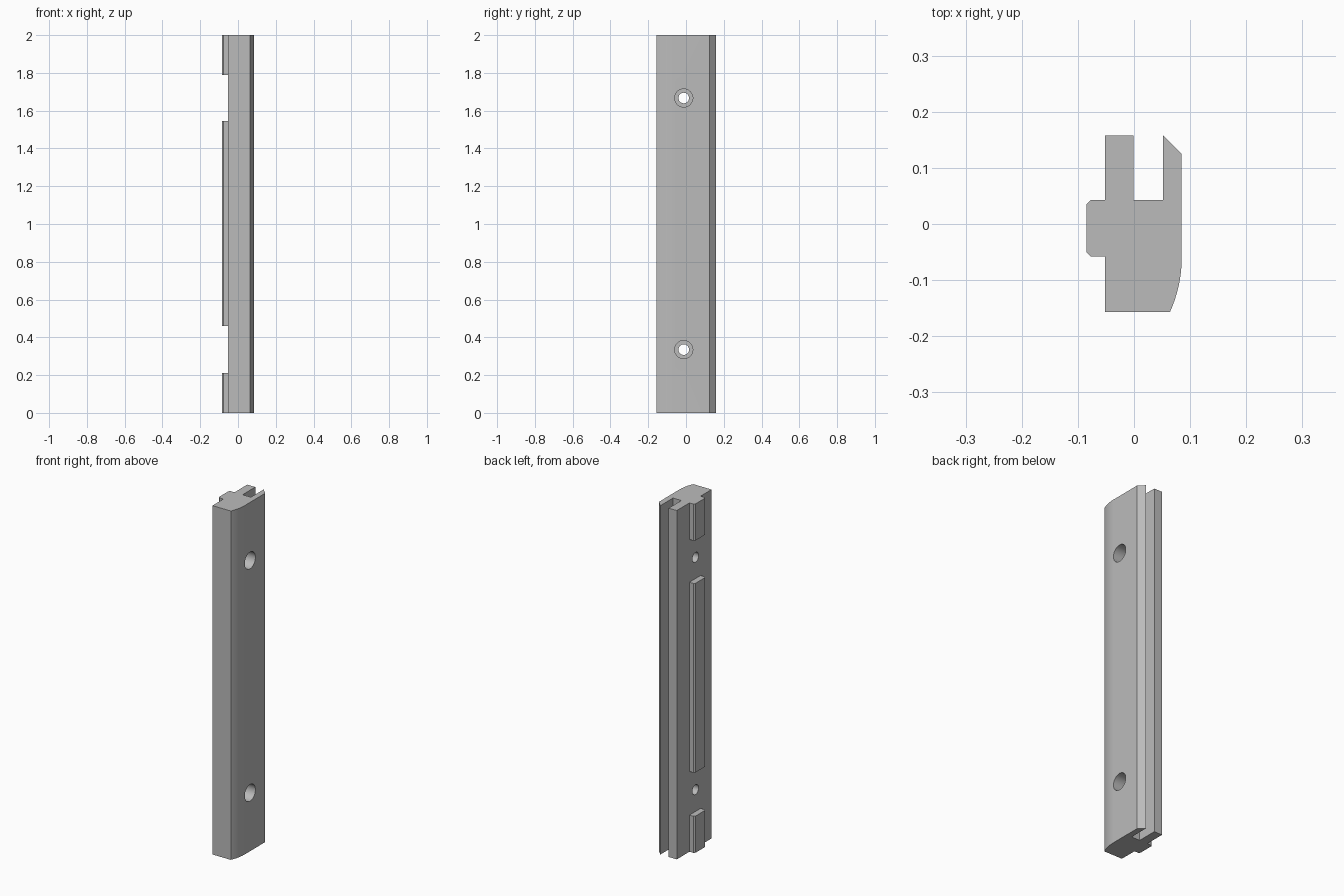
import bpy, bmesh, math
from mathutils import Matrix

cube = bpy.data.objects.get("Cube")
if cube:
    bpy.data.objects.remove(cube, do_unlink=True)

grey = bpy.data.materials.new("plain grey")
grey.use_nodes = True
colour = (0.5, 0.5, 0.5, 1)
grey.diffuse_color = colour
grey.node_tree.nodes["Principled BSDF"].inputs["Base Color"].default_value = colour


def link(name, bm):
    bmesh.ops.recalc_face_normals(bm, faces=bm.faces)
    mesh = bpy.data.meshes.new(name)
    bm.to_mesh(mesh)
    bm.free()
    mesh.materials.append(grey)
    obj = bpy.data.objects.new(name, mesh)
    bpy.context.collection.objects.link(obj)
    return obj


def extrude_profile(name, points, z0, z1):
    bm = bmesh.new()
    face = bm.faces.new([bm.verts.new((x, y, z0)) for x, y in points])
    top = bmesh.ops.extrude_face_region(bm, geom=[face])["geom"]
    verts = [v for v in top if isinstance(v, bmesh.types.BMVert)]
    bmesh.ops.translate(bm, verts=verts, vec=(0, 0, z1 - z0))
    return link(name, bm)


def cutter(name, radius, x0, x1, z):
    bm = bmesh.new()
    place = Matrix.Translation(((x0 + x1) / 2, -0.012, z)) @ Matrix.Rotation(math.pi / 2, 4, 'Y')
    bmesh.ops.create_cone(bm, cap_ends=True, segments=48, radius1=radius,
                          radius2=radius, depth=x1 - x0, matrix=place)
    obj = link(name, bm)
    obj.hide_render = True
    return obj


# Slotted rail with a chamfered lip and a rounded front corner
back, slot, radius, side = 0.158, 0.043, 0.235, 0.085
sweep = math.asin(0.097 / radius)
arc = [(side - radius + radius * math.cos(sweep * (1 - i / 12)),
        -0.06 - radius * math.sin(sweep * (1 - i / 12))) for i in range(13)]
profile = [(-0.052, -0.157)] + arc + [
    (side, 0.125), (0.052, back), (0.052, slot), (-0.001, slot),
    (-0.001, back), (-0.052, back)]
rail = extrude_profile("slotted_rail", profile, 0, 2)

# Counterbored screw holes
cutters = []
for label, z in (("lower", 0.335), ("upper", 1.667)):
    cutters.append(cutter(label + "_hole_cutter", 0.028, -0.2, 0.2, z))
    cutters.append(cutter(label + "_counterbore_cutter", 0.048, 0.0, 0.2, z))
for cut in cutters:
    mod = rail.modifiers.new(cut.name, 'BOOLEAN')
    mod.object = cut
    mod.operation = 'DIFFERENCE'
    mod.solver = 'EXACT'

# Bake the cuts, then remove the helpers
bpy.context.view_layer.update()
baked = bpy.data.meshes.new_from_object(rail.evaluated_get(bpy.context.evaluated_depsgraph_get()))
rail.modifiers.clear()
rail.data = baked
for cut in cutters:
    bpy.data.objects.remove(cut, do_unlink=True)

# Chamfered locating keys along the left-out side
key = [(-0.052, -0.058), (-0.052, slot), (-0.077, slot),
       (-0.085, 0.035), (-0.085, -0.05), (-0.077, -0.058)]
keys = [extrude_profile(name, key, z0, z1) for name, z0, z1 in (
    ("bottom_key", 0, 0.21), ("middle_key", 0.46, 1.545), ("top_key", 1.79, 2))]

# Smooth the curved faces, keep the edges sharp
bpy.ops.object.select_all(action='DESELECT')
for obj in [rail] + keys:
    obj.select_set(True)
bpy.context.view_layer.objects.active = rail
bpy.ops.object.shade_smooth_by_angle(angle=math.radians(20))
